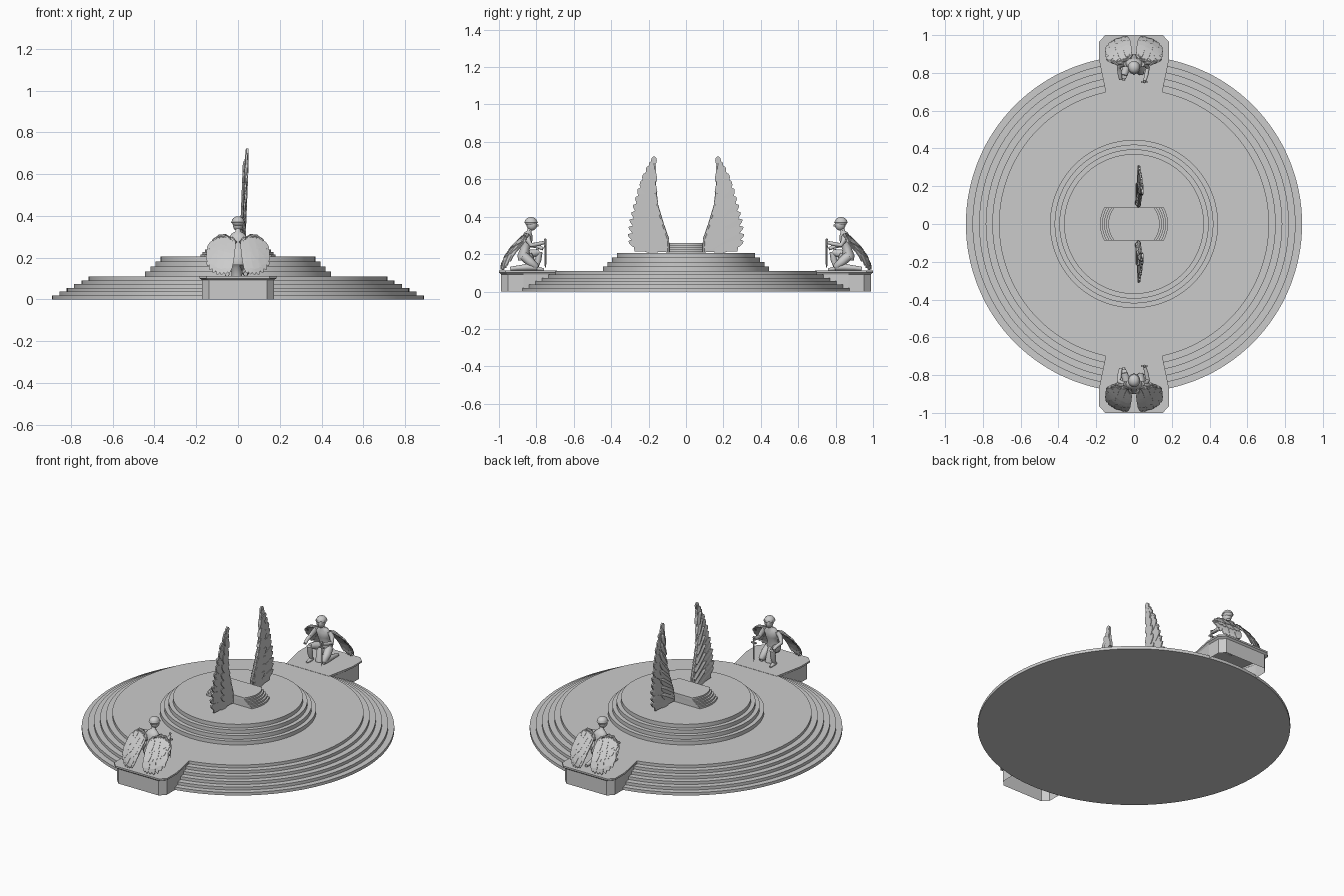
import bpy, bmesh, math
from mathutils import Vector

if "Cube" in bpy.data.objects:
    bpy.data.objects.remove(bpy.data.objects["Cube"])

def finish(name, bm, mirror=None, smooth=False):
    bmesh.ops.recalc_face_normals(bm, faces=bm.faces[:])
    me = bpy.data.meshes.new(name)
    bm.to_mesh(me)
    bm.free()
    ob = bpy.data.objects.new(name, me)
    bpy.context.collection.objects.link(ob)
    if mirror:
        m = ob.modifiers.new("mirror", 'MIRROR')
        m.use_axis = mirror
        m.use_mirror_merge = False
    if smooth:
        bpy.ops.object.select_all(action='DESELECT')
        ob.select_set(True)
        bpy.context.view_layer.objects.active = ob
        bpy.ops.object.shade_smooth_by_angle(angle=math.radians(50))
    return ob

def loft(bm, rings, start=True, end=True):
    vs = [[bm.verts.new(p) for p in r] for r in rings]
    n = len(vs[0])
    for a, b in zip(vs, vs[1:]):
        for i in range(n):
            bm.faces.new((a[i], a[(i + 1) % n], b[(i + 1) % n], b[i]))
    if start:
        bm.faces.new(vs[0][::-1])
    if end:
        bm.faces.new(vs[-1])

def ellipse(c, rx, ry, n):
    return [(c[0] + rx * math.cos(2 * math.pi * i / n),
             c[1] + ry * math.sin(2 * math.pi * i / n), c[2]) for i in range(n)]

def limb(bm, pts, radii, n=10):
    pts = [Vector(p) for p in pts]
    rings = []
    for i, (p, r) in enumerate(zip(pts, radii)):
        d = (pts[min(i + 1, len(pts) - 1)] - pts[max(i - 1, 0)]).normalized()
        a = d.cross(Vector((1, 0, 0)) if abs(d.x) < 0.8 else Vector((0, 1, 0))).normalized()
        b = d.cross(a)
        rings.append([p + r * (a * math.cos(k * 2 * math.pi / n) + b * math.sin(k * 2 * math.pi / n))
                      for k in range(n)])
    loft(bm, rings)

def box(bm, c, s):
    x, y, z = (v / 2 for v in s)
    loft(bm, [[(c[0] + i * x, c[1] + j * y, c[2] + k * z)
               for i, j in ((-1, -1), (1, -1), (1, 1), (-1, 1))] for k in (-1, 1)])

def ball(bm, c, r):
    res = bmesh.ops.create_uvsphere(bm, u_segments=16, v_segments=10, radius=1)
    for v in res["verts"]:
        v.co = Vector((c[i] + v.co[i] * r[i] for i in range(3)))

def steps(bm, radii, z0, z1):
    h = (z1 - z0) / len(radii)
    rings = []
    for i, r in enumerate(radii):
        rings += [ellipse((0, 0, z0 + i * h), r, r, 128), ellipse((0, 0, z0 + (i + 1) * h), r, r, 128)]
    loft(bm, rings)

def along(path, t):
    f = max(0, min(1, t)) * (len(path) - 1)
    i = min(int(f), len(path) - 2)
    return Vector(path[i]).lerp(Vector(path[i + 1]), f - i)

def feather(bm, p, q, w, surf, off, th):
    # tapered blade from p to q, wrapped on a wing surface
    p, q = Vector(p), Vector(q)
    d = (q - p).normalized()
    s = Vector((-d.y, d.x)) * w / 2
    rings = []
    for t, k in ((0, .6), (.3, .95), (.6, 1), (.82, .85), (.94, .5), (1, .08)):
        c = p.lerp(q, t)
        rings.append([surf(c + s * k, off), surf(c, off - th * .4), surf(c - s * k, off),
                      surf(c - s * k, off + th), surf(c + s * k, off + th)])
    loft(bm, rings)

# stepped round platform
bm = bmesh.new()
steps(bm, [0.89 - 0.035 * i for i in range(6)], 0, 0.11)
finish("lower_steps", bm, smooth=True)
bm = bmesh.new()
steps(bm, [0.445, 0.42, 0.395, 0.37], 0.11, 0.205)
finish("upper_steps", bm, smooth=True)

# central dais, stepped at the ends and sliced flat at the sides
bm = bmesh.new()
steps(bm, [0.18 - 0.011 * i for i in range(5)], 0.205, 0.26)
for sgn in (-1, 1):
    cut = bmesh.ops.bisect_plane(bm, geom=bm.verts[:] + bm.edges[:] + bm.faces[:],
                                 plane_co=(0, sgn * 0.088, 0), plane_no=(0, sgn, 0), clear_outer=True)
    bmesh.ops.edgeloop_fill(bm, edges=[e for e in cut["geom_cut"] if isinstance(e, bmesh.types.BMEdge)])
finish("central_dais", bm, smooth=True)

# statue pedestals with an overhanging cap
def plan(inset, z):
    half = [(0.148, -0.69), (0.185 - inset, -0.87), (0.185 - inset, -0.965 + inset), (0.152 - inset, -1 + inset)]
    return [(x, y, z) for x, y in half] + [(-x, y, z) for x, y in half[::-1]]
bm = bmesh.new()
loft(bm, [plan(.012, 0), plan(.012, .092), plan(.004, .099), plan(0, .101), plan(0, .1115)], start=False)
finish("pedestal", bm, (False, True, False))

# tall standing wings
inner = [(.09, .21), (.092, .28), (.12, .36), (.15, .46), (.163, .57), (.16, .66), (.166, .71)]
outer = [(.295, .215), (.312, .29), (.302, .38), (.28, .47), (.25, .57), (.212, .66), (.17, .722)]
def tall_surf(c, off):
    return (0.025 + 0.04 * (c.y - 0.25) + off, c.x, c.y)
bm = bmesh.new()
rings = []
for i in range(25):
    a, b = along(inner, i / 24), along(outer, i / 24)
    b = a.lerp(b, .9)
    rings.append([tall_surf(a, -.007), tall_surf(b, -.004), tall_surf(b, .004), tall_surf(a, .007)])
loft(bm, rings)
for i in range(13):
    t = i / 12 * .88
    side = -.006 if i % 2 else -.003
    root = along(inner, t).lerp(along(outer, t), .3)
    tip = along(outer, t + .12)
    feather(bm, root, tip, .046 if i < 10 else .03, tall_surf, side, .009)
for i in range(8):
    t = .04 + i / 8 * .75
    a = along(inner, t).lerp(along(outer, t), .06)
    b = along(inner, t + .14).lerp(along(outer, t + .14), .55)
    feather(bm, a, b, .04, tall_surf, -.010, .020)
limb(bm, [tall_surf(along(inner, i / 12) + Vector((.008, 0)), 0) for i in range(13)],
     [.010] * 10 + [.008, .007, .004], 8)
finish("tall_wing", bm, (False, True, False))

# kneeling statue wings, draped back like a cloak
def cloak_surf(c, off):
    d = max(-.1, min(1, (0.30 - c.y) / 0.19))
    return (c.x, -0.862 - 0.13 * math.sin(d * math.pi / 2) + 2 * c.x ** 2 - off, c.y)
tips = [(.045, .125), (.07, .116), (.10, .116), (.128, .13), (.147, .16), (.15, .20), (.142, .235)]
roots = [(.022, .28), (.05, .297), (.085, .297), (.115, .275)]
bm = bmesh.new()
for i in range(10):
    t = i / 9
    feather(bm, along(roots, t), along(tips, t), .032, cloak_surf, .002 * (i % 2), .005)
for i in range(8):
    t = i / 7
    a, b = along(roots, t), along(tips, t)
    feather(bm, a, a.lerp(b, .62), .03, cloak_surf, .005 + .002 * (i % 2), .004)
    feather(bm, a, a.lerp(b, .36), .028, cloak_surf, .009 + .002 * (i % 2), .004)
limb(bm, [cloak_surf(Vector(p), .004) for p in
          ((.012, .272), (.03, .29), (.06, .303), (.09, .302), (.115, .284), (.138, .24))],
     [.008, .010, .010, .009, .008, .003], 8)
finish("statue_wing", bm, (True, True, False))

# kneeling statue body
bm = bmesh.new()
loft(bm, [ellipse(c, rx, ry, 14) for c, rx, ry in (
    ((0, -.868, .165), .040, .030), ((0, -.868, .195), .044, .034), ((0, -.862, .225), .033, .026),
    ((0, -.852, .262), .039, .030), ((0, -.848, .295), .047, .029), ((0, -.846, .315), .030, .020),
    ((0, -.838, .325), .013, .013), ((0, -.833, .345), .012, .012))])
# kneeling leg and raised leg
limb(bm, [(.025, -.868, .19), (.034, -.835, .16), (.036, -.80, .13), (.036, -.795, .124)], [.026, .024, .018, .008])
limb(bm, [(.036, -.797, .128), (.036, -.85, .130), (.036, -.90, .126), (.036, -.94, .122)], [.015, .018, .013, .010])
limb(bm, [(-.025, -.865, .19), (-.042, -.825, .202), (-.052, -.787, .21)], [.026, .023, .017])
limb(bm, [(-.052, -.783, .212), (-.052, -.79, .17), (-.052, -.803, .122)], [.016, .017, .011])
limb(bm, [(-.052, -.815, .122), (-.052, -.79, .122), (-.054, -.76, .117)], [.011, .012, .006])
# arms
limb(bm, [(.044, -.85, .30), (.062, -.845, .275), (.072, -.828, .248), (.066, -.79, .254), (.057, -.758, .262)],
     [.017, .015, .012, .011, .009])
limb(bm, [(-.044, -.85, .30), (-.064, -.845, .275), (-.08, -.83, .248), (-.075, -.79, .24), (-.07, -.765, .228)],
     [.017, .015, .012, .011, .009])
# cloth folds between the legs
limb(bm, [(-.01, -.85, .19), (-.008, -.83, .16), (-.006, -.82, .112)], [.03, .024, .026], 8)
finish("statue_body", bm, (False, True, False), True)

# head with a close cap and rim
bm = bmesh.new()
ball(bm, (0, -.824, .358), (.025, .029, .032))
ball(bm, (0, -.829, .372), (.030, .033, .026))
loft(bm, [ellipse((0, -.828, z), r, r * 1.1, 16) for z, r in ((.366, .030), (.370, .033), (.375, .030))])
ball(bm, (0, -.794, .353), (.004, .006, .006))
finish("statue_head", bm, (False, True, False), True)

# planted sword
bm = bmesh.new()
limb(bm, [(.055, -.752, .125), (.055, -.752, .145), (.055, -.752, .245)], [.001, .005, .006], 4)
limb(bm, [(.055, -.752, .24), (.055, -.752, .275)], [.005, .005], 8)
box(bm, (.055, -.752, .243), (.034, .012, .007))
ball(bm, (.055, -.752, .277), (.007, .007, .007))
finish("sword", bm, (False, True, False))
